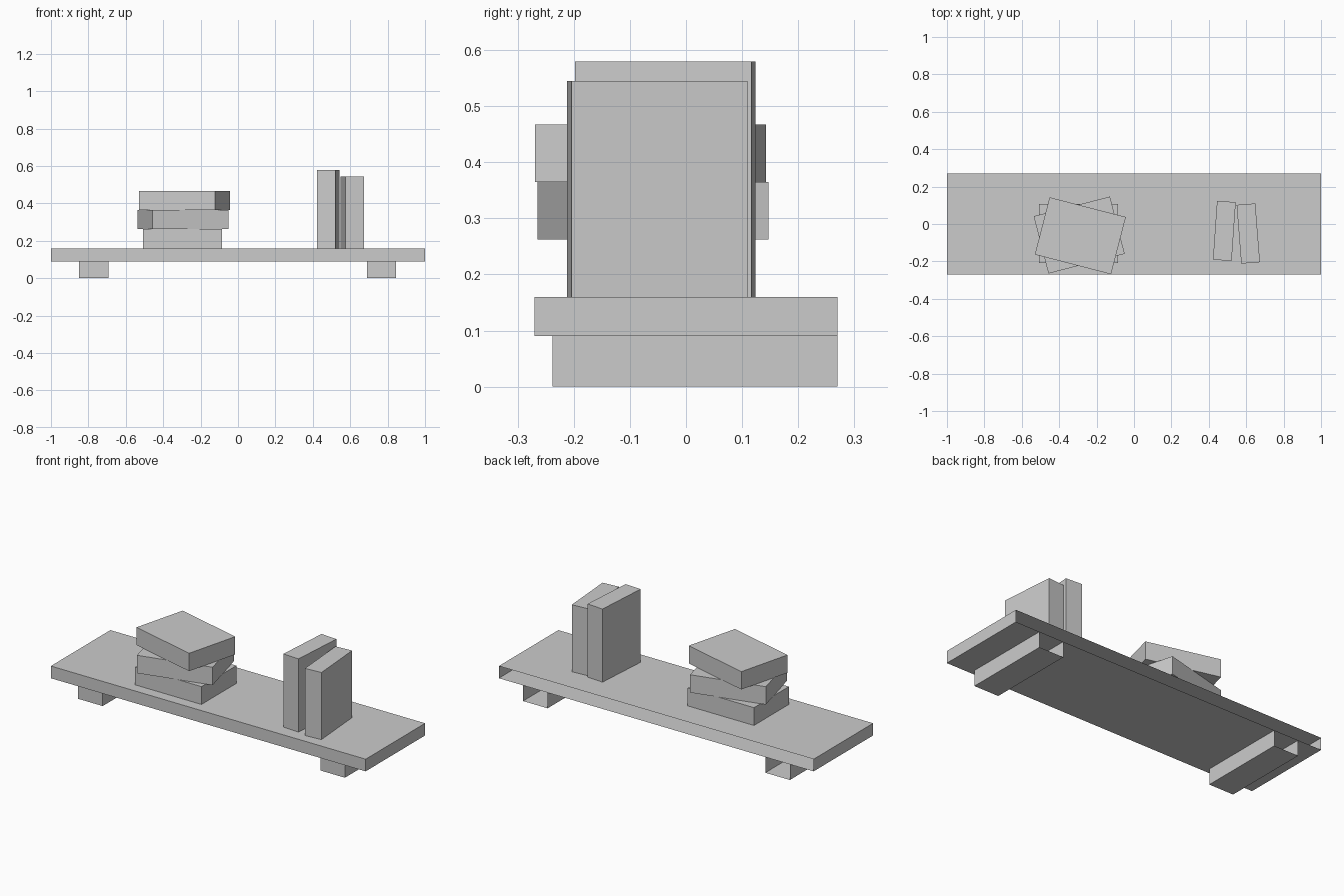
import bpy, bmesh
from math import radians
from mathutils import Matrix

if "Cube" in bpy.data.objects:
    bpy.data.objects.remove(bpy.data.objects["Cube"])


def box(name, center, size, rot=0, open_sides=()):
    """Box turned about z; faces whose normal is in open_sides are removed."""
    bm = bmesh.new()
    bmesh.ops.create_cube(bm, size=1, matrix=Matrix.Diagonal((*size, 1)))
    bm.normal_update()
    gone = [f for f in bm.faces
            if any(f.normal.dot(Matrix.Identity(3)[a]) > 0.9 for a in open_sides)]
    bmesh.ops.delete(bm, geom=gone, context='FACES')
    mesh = bpy.data.meshes.new(name)
    bm.to_mesh(mesh)
    bm.free()
    obj = bpy.data.objects.new(name, mesh)
    obj.location = center
    obj.rotation_euler.z = radians(rot)
    bpy.context.collection.objects.link(obj)
    return obj


Y, Z = 1, 2

# Shelf board, open at the wall side
box("shelf_board", (0, 0, 0.125), (2, 0.54, 0.07), open_sides=(Y,))

# Support brackets, open at the wall and against the board
for side, x in (("left", -0.771), ("right", 0.768)):
    box(f"{side}_bracket", (x, 0.016, 0.045), (0.156, 0.508, 0.09), open_sides=(Y, Z))

# Stack of lying books, each turned differently
stack = [("bottom", -0.297, -0.05, 0), ("middle", -0.293, -0.059, 14.5), ("top", -0.287, -0.063, -14.5)]
for i, (level, x, y, rot) in enumerate(stack):
    box(f"{level}_lying_book", (x, y, 0.211 + i * 0.1025), (0.421, 0.316, 0.1025), rot)

# Two standing books leaning apart in plan
for side, x, y, height, rot in (("left", 0.483, -0.037, 0.42, -4), ("right", 0.611, -0.051, 0.385, 4.5)):
    box(f"{side}_standing_book", (x, y, 0.16 + height / 2), (0.1, 0.315, height), rot)
